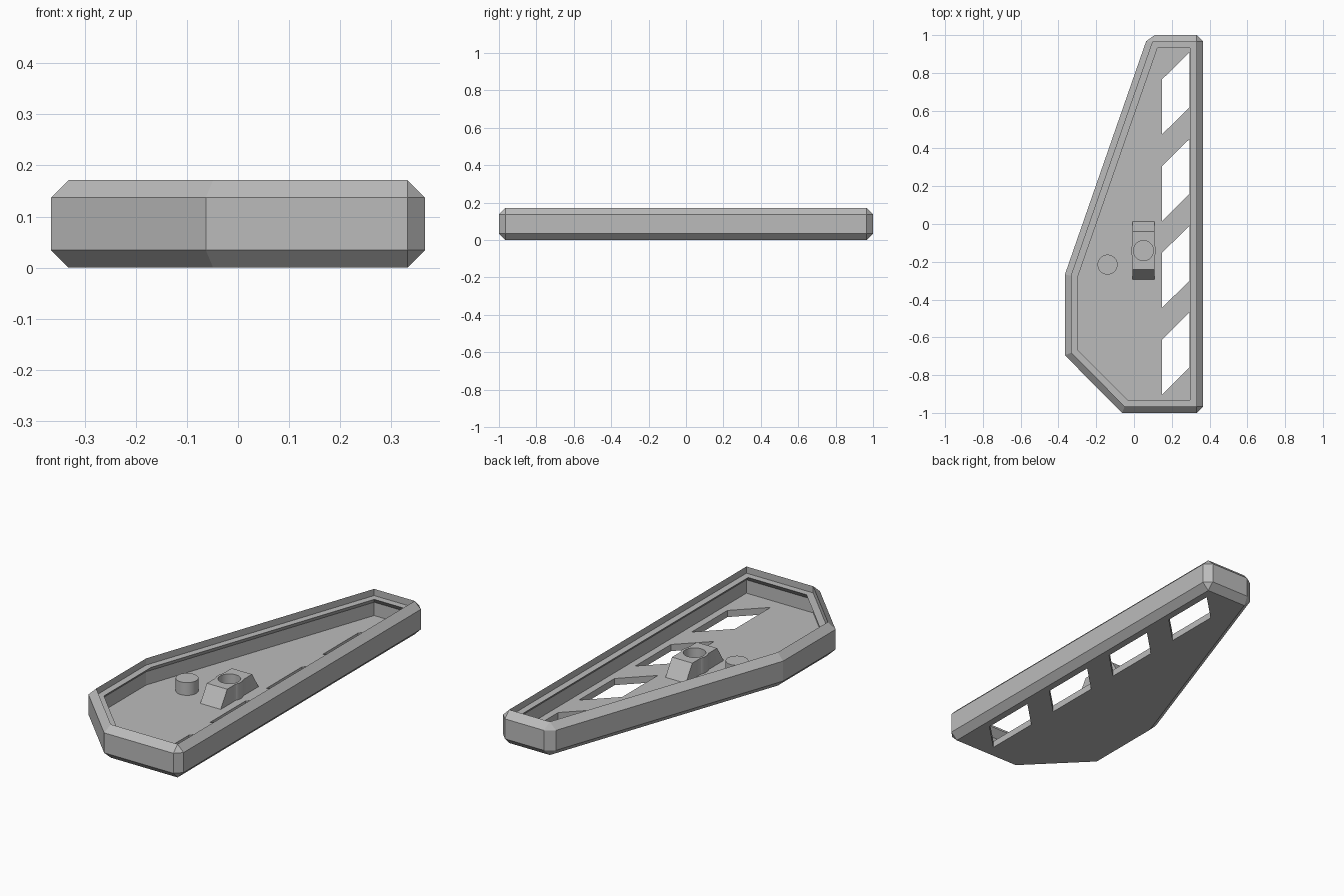
import bpy, bmesh
from mathutils import Vector

cube = bpy.data.objects.get("Cube")
if cube:
    bpy.data.objects.remove(cube, do_unlink=True)

grey = bpy.data.materials.new("plain_grey")
grey.use_nodes = True
grey.diffuse_color = (0.5, 0.5, 0.5, 1)
grey.node_tree.nodes["Principled BSDF"].inputs["Base Color"].default_value = (0.5, 0.5, 0.5, 1)

T = 0.0343          # wall, floor and chamfer thickness
HEIGHT = 5 * T


def make_object(name, bm):
    bmesh.ops.remove_doubles(bm, verts=bm.verts, dist=1e-5)
    bmesh.ops.recalc_face_normals(bm, faces=bm.faces)
    mesh = bpy.data.meshes.new(name)
    bm.to_mesh(mesh)
    bm.free()
    mesh.materials.append(grey)
    obj = bpy.data.objects.new(name, mesh)
    bpy.context.collection.objects.link(obj)
    return obj


def loft(name, rings):
    """Skin rings of equal point count and cap both ends."""
    bm = bmesh.new()
    loops = [[bm.verts.new(p) for p in ring] for ring in rings]
    n = len(loops[0])
    for a, b in zip(loops, loops[1:]):
        for i in range(n):
            j = (i + 1) % n
            quad = [a[i], a[j], b[j], b[i]]
            bm.faces.new(quad)
    bm.faces.new(loops[0])
    bm.faces.new(loops[-1])
    bmesh.ops.remove_doubles(bm, verts=bm.verts, dist=1e-5)
    return make_object(name, bm)


def cylinder(name, x, y, r, z0, z1):
    bm = bmesh.new()
    bmesh.ops.create_cone(bm, cap_ends=True, segments=40, radius1=r, radius2=r, depth=z1 - z0)
    bmesh.ops.translate(bm, verts=bm.verts, vec=(x, y, (z0 + z1) / 2))
    return make_object(name, bm)


def select(obj):
    bpy.ops.object.select_all(action="DESELECT")
    obj.select_set(True)
    bpy.context.view_layer.objects.active = obj


def combine(obj, tool, operation):
    mod = obj.modifiers.new("combine", "BOOLEAN")
    mod.operation, mod.object, mod.solver = operation, tool, "EXACT"
    select(obj)
    bpy.ops.object.modifier_apply(modifier=mod.name)
    bpy.data.objects.remove(tool, do_unlink=True)


def smooth(obj):
    select(obj)
    bpy.ops.object.shade_smooth_by_angle(angle=0.6)


# Plan outline, counter-clockwise, with the three tight corners chamfered
OUTLINE = [Vector(p) for p in ((0.366, -1), (0.366, 1), (0.0755, 1),
                               (-0.366, -0.268), (-0.366, -0.695), (-0.063, -1))]
CHAMFERED = 3


def ring(inset, z, chamfer=0):
    points = []
    n = len(OUTLINE)
    for i, p in enumerate(OUTLINE):
        back = (OUTLINE[i - 1] - p).normalized()
        ahead = (OUTLINE[(i + 1) % n] - p).normalized()
        n1 = Vector((back.y, -back.x))
        n2 = Vector((-ahead.y, ahead.x))
        corner = p + (n1 + n2) * inset / (1 + n1.dot(n2))
        if i < CHAMFERED:
            points += [corner + back * chamfer, corner + ahead * chamfer]
        else:
            points.append(corner)
    return [(q.x, q.y, z) for q in points]


# Tray: outer chamfered wall, lid recess, sloped lip, inner wall, floor
tray = loft("tray", [
    ring(T, 0), ring(0, T, T), ring(0, HEIGHT - T, T), ring(T, HEIGHT),
    ring(T, HEIGHT - T), ring(2 * T, HEIGHT - T), ring(T, HEIGHT - 2 * T), ring(T, T)])

# Slanted slots through the floor
X0, X1, SKEW, LENGTH = 0.149, 0.295, 0.144, 0.291
for i in range(4):
    y = -0.902 + 0.459 * i
    plan = [(X0, y), (X1, y + SKEW), (X1, y + SKEW + LENGTH), (X0, y + LENGTH)]
    cutter = loft("slot_cutter", [[(a, b, z) for a, b in plan] for z in (-0.02, T + 0.02)])
    combine(tray, cutter, "DIFFERENCE")

# Round locating post
post = cylinder("post", -0.14, -0.215, 0.053, T - 0.005, 0.1)
smooth(post)

# Socket: ramped block with a round boss and a blind hole
CX, CY, TOP = 0.05, -0.141, 0.118
profile = [(-0.154, T), (0.154, T), (0.101, TOP), (-0.101, TOP)]
socket = loft("socket", [[(CX + dx, CY + a, z) for a, z in profile] for dx in (-0.058, 0.058)])
combine(socket, cylinder("boss", CX, CY, 0.066, T, TOP), "UNION")
combine(socket, cylinder("hole", CX, CY, 0.053, T - 0.02, TOP + 0.02), "DIFFERENCE")
smooth(socket)
